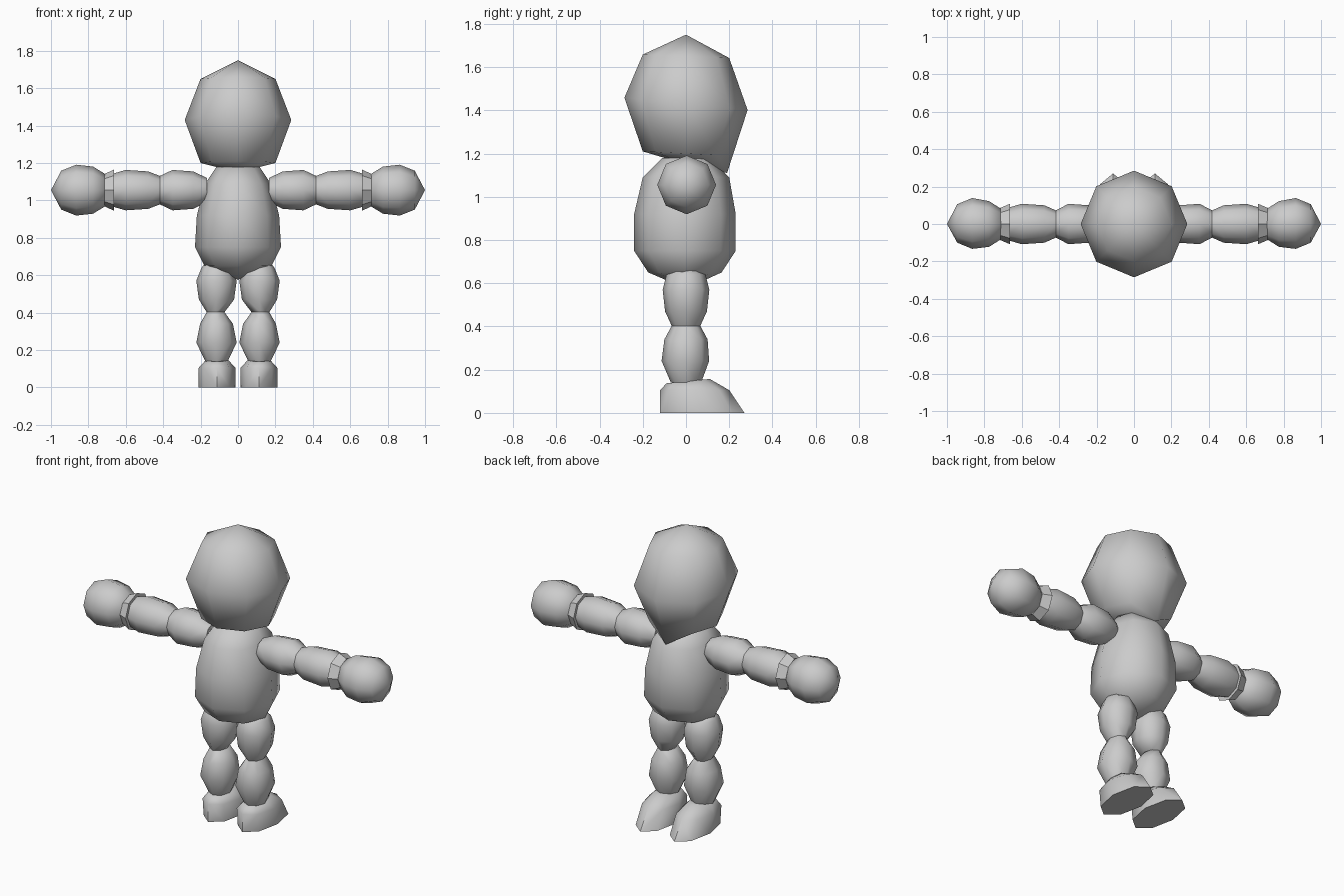
import bpy, bmesh, math

if "Cube" in bpy.data.objects:
    bpy.data.objects.remove(bpy.data.objects["Cube"])

grey = bpy.data.materials.new("plain grey")
grey.diffuse_color = (0.6, 0.6, 0.6, 1)
grey.use_nodes = True
grey.node_tree.nodes["Principled BSDF"].inputs["Base Color"].default_value = grey.diffuse_color
SIDES = 8


def loft(name, rings, place, sharp=60, edit=None):
    """Skin 8-sided rings (t, ru, rv, cu, cv); zero radius makes a pole."""
    bm = bmesh.new()
    loops = []
    for t, ru, rv, cu, cv in rings:
        if ru == 0:
            loops.append([bm.verts.new(place(t, cu, cv))])
            continue
        loop = []
        for i in range(SIDES):
            a = math.tau * i / SIDES
            loop.append(bm.verts.new(place(t, cu + ru * math.cos(a), cv + rv * math.sin(a))))
        loops.append(loop)
    for a, b in zip(loops, loops[1:]):
        for i in range(SIDES):
            j = (i + 1) % SIDES
            if len(a) == 1:
                bm.faces.new((a[0], b[i], b[j]))
            elif len(b) == 1:
                bm.faces.new((a[i], a[j], b[0]))
            else:
                bm.faces.new((a[i], a[j], b[j], b[i]))
    for loop in (loops[0], loops[-1]):
        if len(loop) > 1:
            bm.faces.new(loop)
    if edit:
        edit(loops)
    bmesh.ops.recalc_face_normals(bm, faces=bm.faces)
    mesh = bpy.data.meshes.new(name)
    bm.to_mesh(mesh)
    bm.free()
    mesh.shade_smooth()
    mesh.set_sharp_from_angle(angle=math.radians(sharp))
    mesh.materials.append(grey)
    bpy.context.collection.objects.link(bpy.data.objects.new(name, mesh))


def upright(t, u, v):
    return (u, v, t)


# Head: tilted ball with a pointed chin at +y
def shape_head(loops):
    for loop, slope in zip(loops[1:4], (-0.04, -0.1, -0.05)):
        for v in loop:
            v.co.z += slope * v.co.y
    loops[3][2].co = (0, 0.19, 1.11)


loft("head", [(1.75, 0, 0, 0, 0), (1.65, 0.2, 0.2, 0, 0), (1.43, 0.285, 0.285, 0, 0),
              (1.2, 0.2, 0.2, 0, 0), (1.15, 0, 0, 0, 0)], upright, 75, shape_head)

# Torso
loft("torso", [(1.18, 0.115, 0.11, 0, 0), (1.09, 0.175, 0.2, 0, 0),
               (0.92, 0.22, 0.235, 0, -0.005), (0.75, 0.23, 0.235, 0, -0.005),
               (0.65, 0.18, 0.17, 0, -0.005), (0.575, 0, 0, 0, 0)], upright, 75)

for side, s in (("left", -1), ("right", 1)):
    def along_arm(t, u, v):
        return (s * t, u, 1.055 + v)

    def along_leg(t, u, v):
        return (s * (0.115 + u), v, t)

    def along_foot(t, u, v):
        return (s * (0.112 + u), v, t + (0.1 * v if t > 0.12 else 0))

    # Arm segments, cuff and ball hand
    loft(side + "_upper_arm", [(0.165, 0.065, 0.065, 0, 0), (0.24, 0.1, 0.1, 0, 0),
                               (0.35, 0.108, 0.108, 0, 0), (0.42, 0.072, 0.075, 0, 0)], along_arm)
    loft(side + "_forearm", [(0.415, 0.072, 0.075, 0, 0), (0.48, 0.1, 0.1, 0, 0),
                             (0.6, 0.108, 0.108, 0, 0), (0.68, 0.085, 0.085, 0, 0)], along_arm)
    loft(side + "_cuff", [(0.663, 0.108, 0.11, 0, 0), (0.715, 0.086, 0.086, 0, 0)], along_arm, 40)
    loft(side + "_hand", [(0.7, 0.075, 0.08, 0, 0), (0.775, 0.122, 0.126, 0, 0),
                          (0.865, 0.136, 0.136, 0.003, 0), (0.945, 0.103, 0.104, 0.003, 0),
                          (1.0, 0, 0, 0, 0)], along_arm, 75)

    # Leg segments
    loft(side + "_thigh", [(0.665, 0.06, 0.05, 0, 0), (0.64, 0.08, 0.09, 0, 0),
                           (0.57, 0.108, 0.108, 0, 0), (0.47, 0.094, 0.097, 0, 0),
                           (0.4, 0.046, 0.065, 0.005, 0)], along_leg)
    loft(side + "_shin", [(0.405, 0.046, 0.065, 0.005, 0), (0.34, 0.088, 0.1, 0, 0),
                          (0.24, 0.108, 0.11, 0, -0.003), (0.14, 0.06, 0.07, 0, 0)], along_leg)

    # Foot with a flat sole and toe at +y
    loft(side + "_foot", [(0, 0.098, 0.195, 0, 0.075), (0.105, 0.098, 0.16, 0, 0.04),
                          (0.146, 0.06, 0.1, 0, 0.01)], along_foot)
